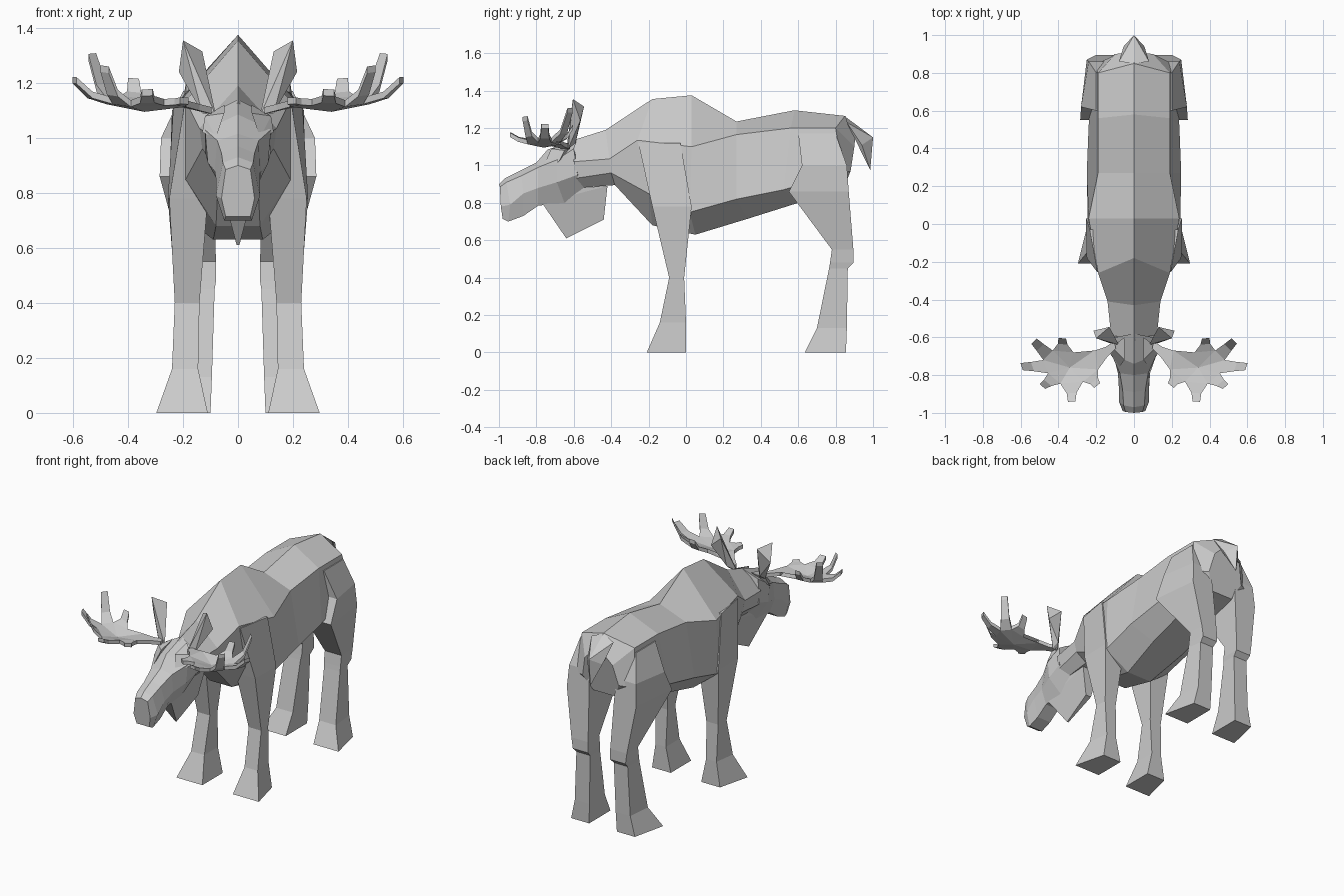
import bpy, bmesh
from mathutils import Vector


def finish(name, bm, mirror=False):
    bmesh.ops.recalc_face_normals(bm, faces=bm.faces)
    me = bpy.data.meshes.new(name)
    bm.to_mesh(me)
    bm.free()
    ob = bpy.data.objects.new(name, me)
    bpy.context.collection.objects.link(ob)
    if mirror:
        mod = ob.modifiers.new("mirror", 'MIRROR')
        mod.use_mirror_merge = False
    return ob


def add_loft(bm, rings):
    vs = [[bm.verts.new(p) for p in r] for r in rings]
    n = len(vs[0])
    for a, b in zip(vs, vs[1:]):
        for i in range(n):
            j = (i + 1) % n
            bm.faces.new((a[i], a[j], b[j], b[i]))
    bm.faces.new(vs[0])
    bm.faces.new(vs[-1])


def loft(name, rings, mirror=False):
    bm = bmesh.new()
    add_loft(bm, rings)
    return finish(name, bm, mirror)


def hull(name, pts, mirror=False):
    bm = bmesh.new()
    for p in pts:
        bm.verts.new(p)
    bmesh.ops.convex_hull(bm, input=bm.verts)
    return finish(name, bm, mirror)


# Symmetric section: spine, shoulder, flank and belly points
def section(top, shoulder, flank, belly):
    half = [Vector(p) for p in (shoulder, flank, belly)]
    flip = [Vector((-p.x, p.y, p.z)) for p in reversed(half)]
    return [Vector((0, *top))] + half + flip


# Torso and neck, from rump to nape
loft("body", [
    section((.91, 1.20), (.10, .90, 1.10), (.13, .88, .97), (.08, .84, .87)),
    section((.85, 1.265), (.19, .80, 1.20), (.22, .84, .96), (.12, .80, .86)),
    section((.58, 1.295), (.19, .56, 1.20), (.24, .52, .87), (.12, .60, .80)),
    section((.27, 1.235), (.19, .27, 1.165), (.25, .27, .82), (.12, .33, .715)),
    section((.03, 1.375), (.24, .03, 1.10), (.245, .02, .75), (.09, .05, .63)),
    section((-.18, 1.355), (.19, -.26, 1.135), (.19, -.20, .85), (.08, -.18, .68)),
    section((-.43, 1.19), (.14, -.41, 1.035), (.13, -.40, .96), (.07, -.38, .895)),
    section((-.62, 1.13), (.12, -.60, 1.02), (.11, -.60, .93), (.06, -.58, .88)),
])

# Head, from nape to nose
loft("head", [
    section((-.58, 1.14), (.10, -.60, 1.09), (.12, -.58, .95), (.05, -.54, .87)),
    section((-.74, 1.085), (.12, -.69, 1.03), (.11, -.69, .91), (.05, -.65, .80)),
    section((-.80, 1.015), (.075, -.79, .99), (.085, -.79, .88), (.05, -.79, .785)),
    section((-.89, .97), (.06, -.88, .945), (.08, -.87, .85), (.05, -.87, .73)),
    section((-.97, .93), (.055, -.96, .91), (.08, -.94, .79), (.05, -.95, .70)),
    section((-1.0, .90), (.045, -.995, .885), (.06, -.99, .78), (.045, -.98, .715)),
])

# Brow ridges
hull("brow", [(.05, -.72, 1.09), (.12, -.65, 1.08), (.13, -.68, 1.02),
              (.05, -.60, 1.12), (.08, -.76, 1.0)], True)

# Dewlap under the throat
hull("dewlap", [(s * x, y, z) for s in (-1, 1) for x, y, z in (
    (.055, -.77, .80), (.06, -.42, .89), (.06, -.60, .88),
    (.005, -.64, .61), (.02, -.44, .71))])

# Tail
hull("tail", [(0, .85, 1.262), (0, 1.0, 1.15), (0, .985, .975), (.055, .94, 1.11),
              (-.055, .94, 1.11), (.08, .86, 1.23), (-.08, .86, 1.23)])


# Leg section: height, front y, back y, inner x, outer x, outer x at back
def leg(name, rows):
    loft(name, [[(xi, y0, z), (xo, y0, z), (xb, y1, z), (xi, y1, z)]
                for z, y0, y1, xi, xo, xb in rows], True)


leg("front_leg", [
    (1.12, -.255, -.03, .12, .195, .235),
    (.78, -.18, .03, .11, .25, .255),
    (.40, -.09, -.01, .14, .23, .225),
    (.16, -.14, 0, .145, .24, .22),
    (0, -.21, 0, .11, .297, .245),
])
leg("hind_leg", [
    (1.17, .60, .80, .10, .20, .20),
    (1.0, .62, .86, .10, .28, .24),
    (.86, .55, .87, .09, .285, .25),
    (.55, .78, .895, .08, .20, .20),
    (.48, .77, .895, .08, .20, .19),
    (.45, .765, .865, .085, .20, .185),
    (.13, .70, .86, .095, .215, .20),
    (0, .635, .855, .10, .28, .23),
])

# Ears
hull("ear", [(.08, -.64, 1.08), (.13, -.63, 1.09), (.20, -.605, 1.355),
             (.13, -.545, 1.315), (.215, -.565, 1.24), (.12, -.59, 1.12)], True)

# Antlers: a faceted palm with a stem and tapering tines on its edges
palm = [Vector(p) for p in (
    (.21, -.67, 1.125), (.19, -.77, 1.125), (.27, -.835, 1.13), (.39, -.845, 1.125),
    (.455, -.79, 1.135), (.48, -.72, 1.135), (.43, -.67, 1.14), (.32, -.68, 1.13))]
tips = [(.10, -.64, 1.10), (.195, -.855, 1.135), (.33, -.94, 1.165), (.485, -.86, 1.25),
        (.595, -.755, 1.21), (.53, -.62, 1.295), (.38, -.605, 1.205)]
up = Vector((0, 0, .012))
bm = bmesh.new()
for s in (1, -1):
    mid = bm.verts.new((.34, -.76, 1.115 if s > 0 else 1.095))
    rim = [bm.verts.new(p + up * s) for p in palm]
    for i in range(8):
        bm.faces.new((mid, rim[i], rim[(i + 1) % 8]))
for i, tip in enumerate(tips):
    a, b, t = palm[i], palm[i + 1], Vector(tip)
    w = (b - a).normalized() * .02
    k = (a + b) / 2 * .45 + t * .55 - Vector((0, 0, .25 * max(0, t.z - 1.13)))
    rows = [(a, b), (k - w * 1.3, k + w * 1.3), (t - w, t + w)]
    add_loft(bm, [[p + up, q + up, q - up, p - up] for p, q in rows])
bmesh.ops.remove_doubles(bm, verts=bm.verts, dist=.0005)
finish("antler", bm, True)
